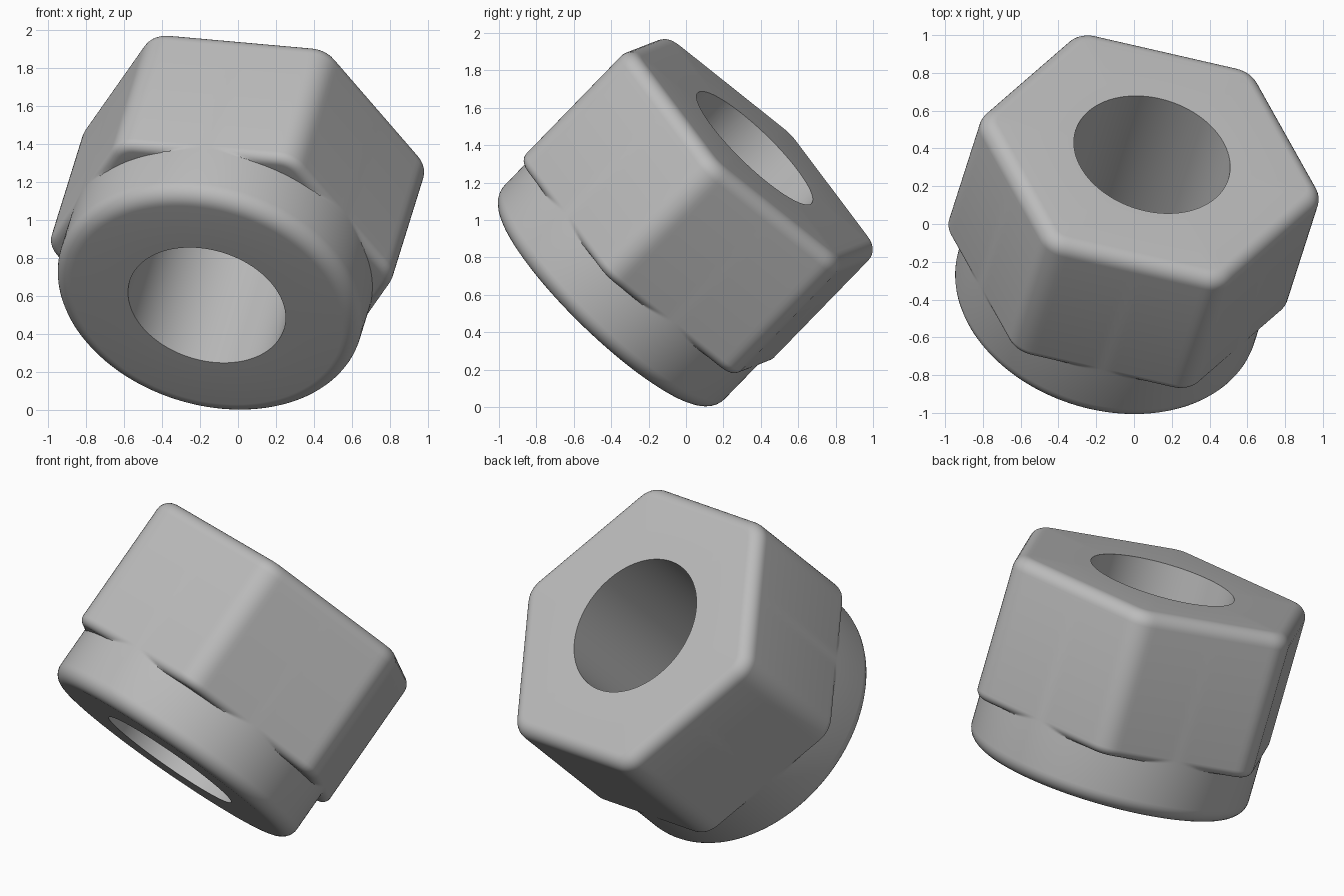
import bpy, bmesh, math
from mathutils import Matrix, Vector

if "Cube" in bpy.data.objects:
    bpy.data.objects.remove(bpy.data.objects["Cube"])

SEG = 240                      # points around each loop
BORE, COLLAR = 0.424, 0.82     # hole and round collar radii
APOTHEM, CORNER = 0.82, 0.15   # hexagon half width and rounded corner radius
LENGTH, HEX_START = 1.19, 0.32
F_COLLAR, F_TOP, F_LOW = 0.09, 0.08, 0.05   # fillet radii


def circle(r):
    return lambda t: r


def hexagon(inset, least=0.0):
    """Radius by angle of a rounded hexagon, never below 'least'."""
    def radius(t):
        a, r = APOTHEM - inset, CORNER - inset
        d = (APOTHEM - CORNER) / math.cos(math.pi / 6)
        # angle away from the nearest flat centre (corners at 0, 60, ...)
        phi = abs((t % (math.pi / 3)) - math.pi / 6)
        if a * math.tan(phi) <= d * 0.5:
            rho = a / math.cos(phi)
        else:
            g = math.pi / 6 - phi
            rho = d * math.cos(g) + math.sqrt(max(0, r * r - (d * math.sin(g)) ** 2))
        return max(rho, least)
    return radius


def fillet(steps=8):
    for i in range(steps + 1):
        ang = math.pi / 2 * i / steps
        yield 1 - math.sin(ang), 1 - math.cos(ang)


# Closed series of loops: bore, round collar, hexagon, back to the bore
loops = [(circle(BORE), 0.0)]
for inset, up in fillet():
    loops.append((circle(COLLAR - F_COLLAR * inset), F_COLLAR * up))
loops.append((circle(COLLAR), HEX_START))
for inset, up in fillet():
    loops.append((hexagon(F_LOW * inset, COLLAR), HEX_START + F_LOW * up))
for inset, up in reversed(list(fillet())):
    loops.append((hexagon(F_TOP * inset), LENGTH - F_TOP * up))
loops.append((circle(BORE), LENGTH))

bm = bmesh.new()
rings = []
for rad, z in loops:
    ring = []
    for i in range(SEG):
        t = 2 * math.pi * i / SEG
        ring.append(bm.verts.new((rad(t) * math.cos(t), rad(t) * math.sin(t), z)))
    rings.append(ring)
for k, low in enumerate(rings):
    high = rings[(k + 1) % len(rings)]
    for i in range(SEG):
        j = (i + 1) % SEG
        bm.faces.new((low[i], low[j], high[j], high[i]))
bmesh.ops.remove_doubles(bm, verts=bm.verts[:], dist=1e-5)
bmesh.ops.recalc_face_normals(bm, faces=bm.faces[:])

# Tilt the part: axis leans to the back and a little to the right
axis = Vector((0.218, 0.68, 0.70)).normalized()
across = Vector((0.971, -0.223, -0.087))
across = (across - axis * across.dot(axis)).normalized()
side = axis.cross(across)
place = Matrix((across, side, axis)).transposed().to_4x4()
place.translation = Vector((-0.164, -0.442, 0.552))
bm.transform(place)

mesh = bpy.data.meshes.new("hex_nut")
bm.to_mesh(mesh)
bm.free()
nut = bpy.data.objects.new("hex_nut", mesh)
bpy.context.collection.objects.link(nut)

grey = bpy.data.materials.new("light_grey")
grey.diffuse_color = (0.5, 0.5, 0.5, 1)
grey.use_nodes = True
grey.node_tree.nodes["Principled BSDF"].inputs["Base Color"].default_value = grey.diffuse_color
mesh.materials.append(grey)

bpy.context.view_layer.objects.active = nut
nut.select_set(True)
bpy.ops.object.shade_smooth_by_angle(angle=math.radians(30))
